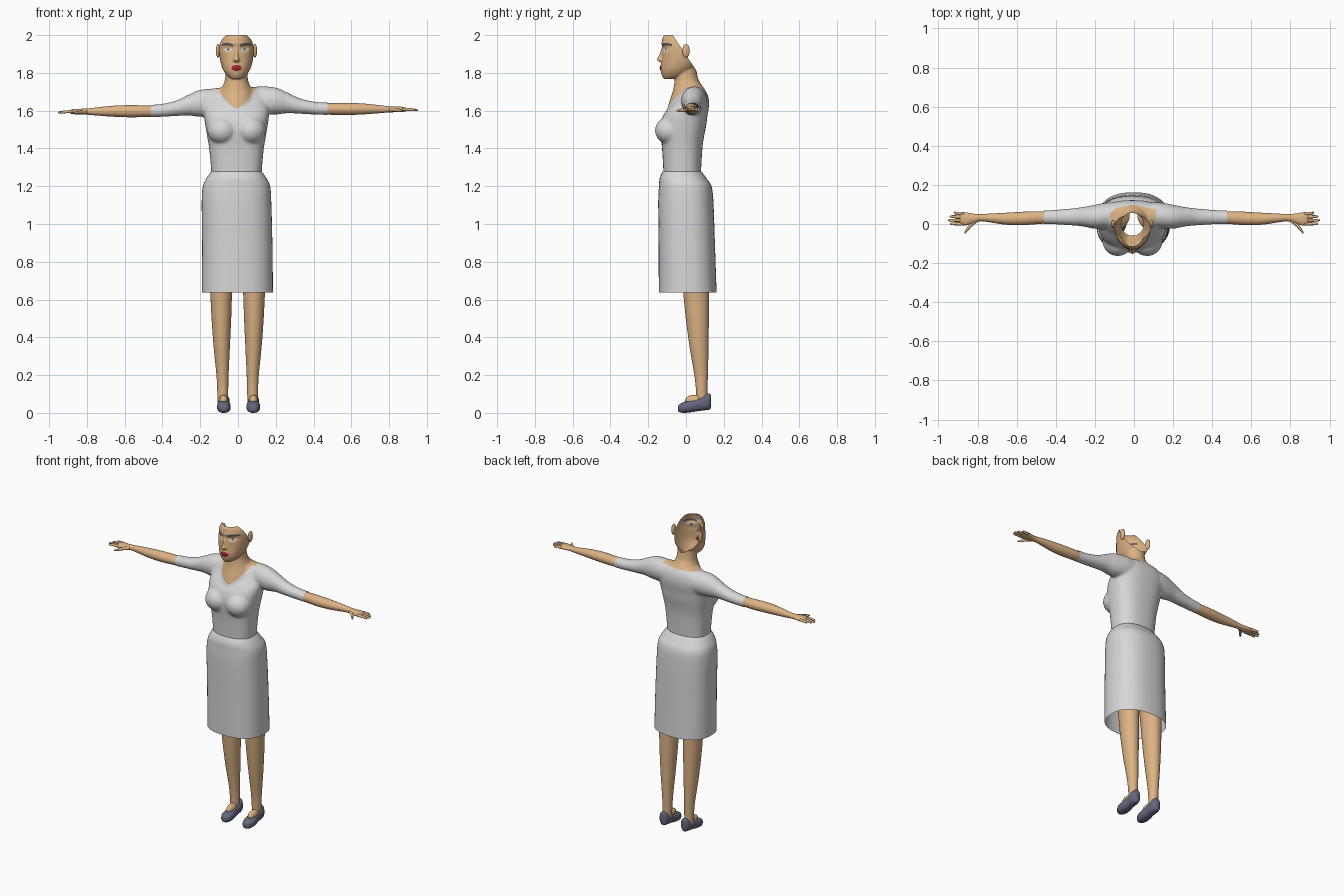
import bpy, bmesh, math
from mathutils import Vector


def material(name, rgb):
    m = bpy.data.materials.new(name)
    m.diffuse_color = (*rgb, 1)
    return m


SKIN = material("skin", (0.72, 0.45, 0.23))
CLOTH = material("light_grey_cloth", (0.68, 0.68, 0.69))
LIPS = material("red_lips", (0.38, 0.015, 0.03))
WHITE = material("eye_white", (0.75, 0.76, 0.74))
BROW = material("brow_grey", (0.10, 0.09, 0.11))
SHOE = material("slate_shoe", (0.13, 0.135, 0.21))
CX = -0.008          # the figure stands slightly off the centre line


def interpolate(rings, k):
    """Catmull-Rom through the ring parameters."""
    out = []
    for i in range(len(rings) - 1):
        p = [rings[min(max(i + d, 0), len(rings) - 1)] for d in (-1, 0, 1, 2)]
        for j in range(k):
            t = j / k
            out.append([0.5 * (2 * b + (c - a) * t + (2 * a - 5 * b + 4 * c - d) * t * t
                               + (3 * b - a - 3 * c + d) * t ** 3) for a, b, c, d in zip(*p)])
    return out + [list(rings[-1])]


def loft(name, axis, rings, mat, power=2.0, seg=32, k=4, caps=True, side=1, ofs=(0, 0, 0)):
    """Skin rings (position, centre a, centre b, radius a, radius b) along an axis."""
    bm = bmesh.new()
    loops = []
    for t, a, b, ra, rb in interpolate(rings, k):
        loop = []
        for i in range(seg):
            c, s = math.cos(math.tau * i / seg), math.sin(math.tau * i / seg)
            u = a + max(ra, .001) * math.copysign(abs(c) ** (2 / power), c)
            v = b + max(rb, .001) * math.copysign(abs(s) ** (2 / power), s)
            x, y, z = {'x': (t, u, v), 'y': (u, t, v), 'z': (u, v, t)}[axis]
            loop.append(bm.verts.new((x * side + ofs[0], y + ofs[1], z + ofs[2])))
        loops.append(loop)
    for p, q in zip(loops, loops[1:]):
        for i in range(seg):
            j = (i + 1) % seg
            bm.faces.new((p[i], p[j], q[j], q[i]))
    if caps:
        bm.faces.new(loops[0])
        bm.faces.new(loops[-1])
    return finish(name, bm, [mat])


def ball(name, loc, radii, mat):
    bm = bmesh.new()
    bmesh.ops.create_uvsphere(bm, u_segments=24, v_segments=14, radius=1)
    for v in bm.verts:
        v.co = Vector([c * r + l for c, r, l in zip(v.co, radii, loc)])
    return finish(name, bm, [mat])


def finish(name, bm, mats):
    bmesh.ops.recalc_face_normals(bm, faces=bm.faces)
    me = bpy.data.meshes.new(name)
    bm.to_mesh(me)
    bm.free()
    for m in mats:
        me.materials.append(m)
    me.shade_smooth()
    ob = bpy.data.objects.new(name, me)
    bpy.context.collection.objects.link(ob)
    return ob


# Upper body volumes, fused below: torso, bust, neck, head, nose, sleeves
parts = [
    loft("torso", 'z', [(1.23, CX, -.02, .134, .10), (1.28, CX, -.02, .134, .10),
                        (1.40, CX, -.02, .145, .107), (1.46, CX, -.02, .155, .115),
                        (1.52, CX, -.015, .165, .122), (1.57, CX, -.005, .172, .118),
                        (1.61, CX, .012, .175, .108), (1.65, CX, .03, .165, .092),
                        (1.69, CX, .038, .145, .075), (1.72, CX, .038, .11, .055)], CLOTH, 2.5),
    loft("neck", 'z', [(1.61, CX, .01, .10, .11), (1.66, CX, .015, .10, .10),
                       (1.70, CX, .017, .09, .088), (1.73, CX, .012, .074, .077),
                       (1.76, CX, .004, .062, .064), (1.80, CX, 0, .058, .058),
                       (1.87, CX, -.005, .058, .055)], SKIN),
    loft("head", 'z', [(1.768, CX, -.085, .028, .033), (1.785, CX, -.065, .05, .06),
                       (1.81, CX, -.05, .068, .082), (1.84, CX, -.035, .08, .097),
                       (1.88, CX, -.02, .089, .108), (1.93, CX, -.01, .093, .117),
                       (1.97, CX, -.005, .086, .122), (2.0, CX, -.005, .066, .110),
                       (2.03, CX, 0, .03, .06)], SKIN, 2.15),
    loft("nose", 'z', [(1.935, CX, -.118, .008, .01), (1.89, CX, -.124, .011, .021),
                       (1.868, CX, -.127, .018, .027), (1.855, CX, -.118, .015, .015)], SKIN),
]
for s in (-1, 1):
    parts.append(ball("bust", (CX + s * .075, -.085, 1.495), (.08, .08, .075), CLOTH))
    parts.append(loft("sleeve", 'x', [(.04, .045, 1.65, .06, .065), (.12, .045, 1.65, .066, .073),
                                      (.20, .037, 1.645, .062, .072), (.26, .037, 1.636, .05, .056),
                                      (.33, .036, 1.618, .043, .041), (.42, .035, 1.606, .037, .034),
                                      (.52, .033, 1.603, .035, .034)],
                      CLOTH, side=s, ofs=(0, 0, .006 * s)))
with bpy.context.temp_override(active_object=parts[0], selected_editable_objects=parts,
                               selected_objects=parts, object=parts[0]):
    bpy.ops.object.join()
body = parts[0]
mod = body.modifiers.new("fuse", 'REMESH')
mod.mode = 'VOXEL'
mod.voxel_size = 0.004
fused = bpy.data.meshes.new_from_object(body.evaluated_get(bpy.context.evaluated_depsgraph_get()))
bm = bmesh.new()
bm.from_mesh(fused)
bpy.data.objects.remove(body)

# Blend the joints: strongly on the clothes, lightly on the face
for low, count in ((0, 4), (1, 26)):
    verts = [v for v in bm.verts if not low or v.co.z < 1.745]
    for _ in range(count):
        bmesh.ops.smooth_vert(bm, verts=verts, factor=.5, use_axis_x=True, use_axis_y=True, use_axis_z=True)

# Eye sockets, lips and chin pushed in or out: x, z, width, height, depth
FEATURES = [(-.043, 1.928, .025, .014, .008), (.043, 1.928, .025, .014, .008),
            (0, 1.826, .02, .014, -.007), (0, 1.79, .02, .012, -.003), (0, 1.955, .05, .01, -.003)]
for v in bm.verts:
    if v.co.z > 1.765 and v.co.y < -.05:
        for fx, fz, w, h, d in FEATURES:
            v.co.y += d * math.exp(-((v.co.x - CX - fx) / w) ** 2 - ((v.co.z - fz) / h) ** 2)

# Open the shell at the hairline, crown, waist and sleeve ends
for co, no in (((0, -.07, 2.0), (0, .18, .12)), ((0, 0, 2.0), (0, 0, 1)), ((0, 0, 1.265), (0, 0, -1)),
               ((.475, 0, 0), (1, 0, 0)), ((-.46, 0, 0), (-1, 0, 0))):
    bmesh.ops.bisect_plane(bm, geom=bm.verts[:] + bm.edges[:] + bm.faces[:],
                           plane_co=co, plane_no=no, clear_outer=True)


def body_colour(p):
    """Slots: 0 skin, 1 cloth, 2 lips, 3 eye white, 4 brow."""
    x, y, z = abs(p.x - CX), p.y, p.z
    if z < 1.76:
        neckline = 1.612 + .11 * (x / .105) ** 1.5 if y < .02 else 1.717
        return 0 if z > neckline and x < .12 else 1
    if y > -.05:
        return 0
    if (x / .027) ** 2 + ((z - 1.826) / .015) ** 2 < 1:
        return 2
    if (x - .045) ** 2 + (z - 1.925) ** 2 < .0065 ** 2:
        return 4
    if ((x - .045) / .022) ** 2 + ((z - 1.925) / .0095) ** 2 < 1:
        return 3
    arch = 1.952 - 6 * (x - .052) ** 2
    return 4 if .018 < x < .078 and abs(z - arch) < .006 else 0


for f in bm.faces:
    f.material_index = body_colour(f.calc_center_median())
finish("upper_body", bm, [SKIN, CLOTH, LIPS, WHITE, BROW])

# Skirt, open at the hem
loft("skirt", 'z', [(1.278, CX, -.02, .132, .102), (1.27, CX, -.02, .14, .108), (1.24, CX, -.015, .16, .125),
                    (1.20, CX, -.004, .178, .139), (1.12, CX, -.001, .184, .146),
                    (.9, CX + .004, .004, .186, .149), (.637, CX + .005, .009, .188, .153)],
     CLOTH, 2.4, seg=48, caps=False)

for s, label in ((-1, "left"), (1, "right")):
    # Ears
    ball(label + "_ear", (CX + s * .098, .0, 1.917), (.011, .02, .036), SKIN)

    # Bare forearm and palm
    tilt = (0, 0, .006 * s)
    loft(label + "_forearm", 'x', [(.43, .034, 1.604, .03, .029), (.50, .032, 1.603, .033, .031),
                                   (.58, .028, 1.603, .034, .032), (.66, .027, 1.603, .030, .029),
                                   (.74, .031, 1.602, .022, .022), (.79, .032, 1.601, .018, .017),
                                   (.83, .028, 1.601, .026, .015), (.865, .026, 1.601, .034, .014),
                                   (.89, .026, 1.600, .031, .009)], SKIN, side=s, ofs=tilt)
    # Fingers and thumb
    for i, tip in enumerate((.922, .943, .952, .942)):
        y = .052 - .017 * i
        loft(f"{label}_finger_{i + 1}", 'x', [(.87, y, 1.601, .009, .009), (.91, y * 1.05, 1.60, .008, .008),
                                             (tip - .006, y * 1.1, 1.597, .006, .006),
                                             (tip, y * 1.1, 1.596, .002, .002)],
             SKIN, seg=10, k=2, side=s, ofs=tilt)
    loft(label + "_thumb", 'x', [(.80, .022, 1.60, .012, .011), (.83, .0, 1.598, .014, .010),
                                 (.855, -.03, 1.595, .011, .008), (.868, -.047, 1.593, .004, .004)],
         SKIN, seg=12, k=3, side=s, ofs=tilt)

    # Leg and instep
    loft(label + "_leg", 'z', [(.80, .088, .045, .068, .075), (.62, .087, .054, .057, .067),
                               (.50, .086, .060, .052, .061), (.35, .084, .069, .043, .050),
                               (.20, .080, .080, .032, .036), (.12, .079, .083, .029, .030),
                               (.05, .079, .085, .026, .030)], SKIN, side=s, ofs=(-.002, 0, 0))
    ball(label + "_instep", (s * .079 + .003, .045, .066), (.024, .05, .03), SKIN)

    # Slip-on shoe
    loft(label + "_shoe", 'y', [(-.043, .078, .022, .008, .010), (-.035, .078, .025, .023, .021),
                                (-.01, .078, .029, .035, .029), (.025, .078, .035, .036, .032),
                                (.06, .078, .044, .031, .035), (.10, .078, .056, .031, .042),
                                (.125, .078, .060, .024, .042), (.133, .078, .060, .010, .030)],
         SHOE, 2.3, side=s, ofs=(.003, 0, 0))
